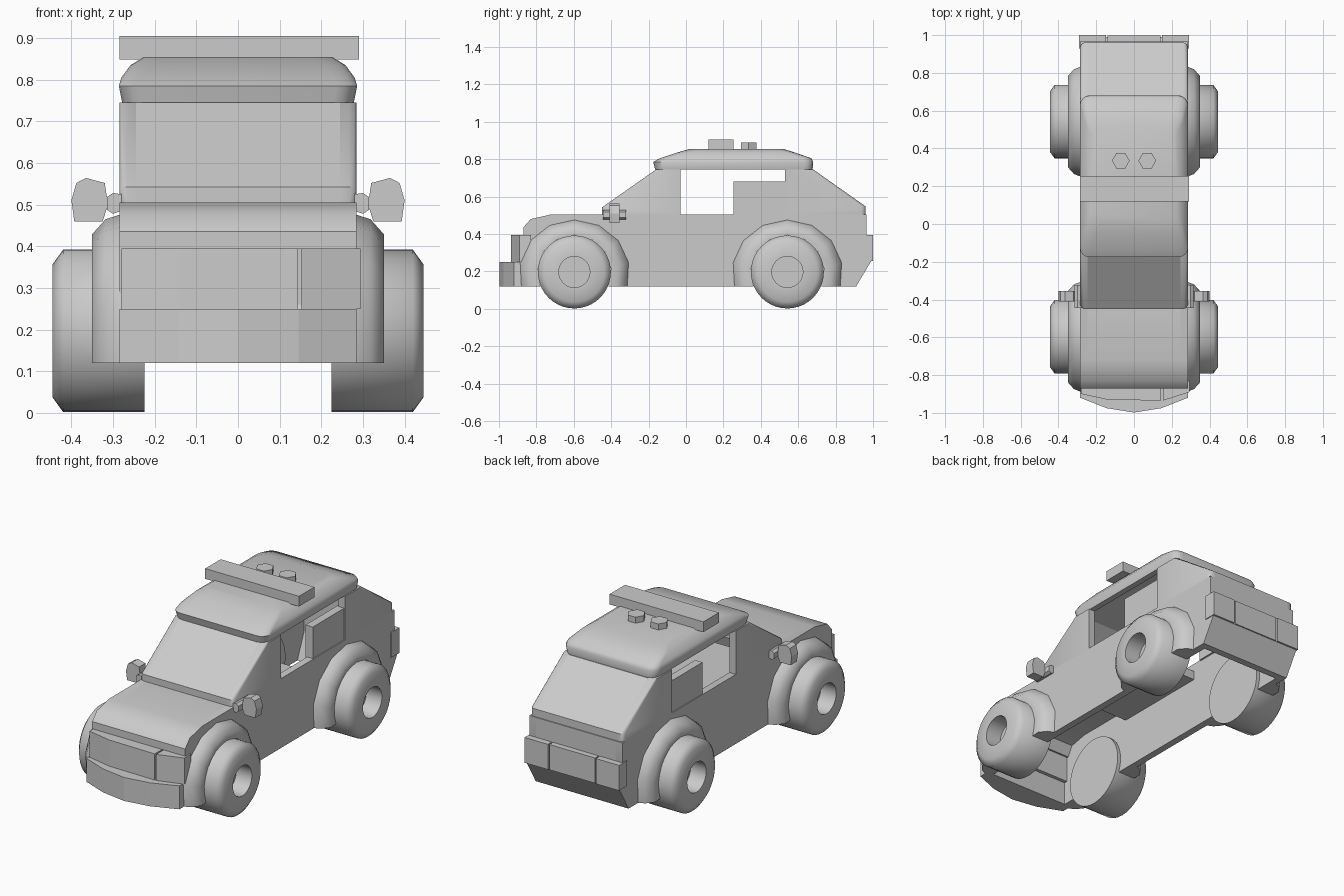
import bpy, bmesh, math

cube = bpy.data.objects.get("Cube")
if cube:
    bpy.data.objects.remove(cube, do_unlink=True)

grey = bpy.data.materials.new("plain_grey")
grey.use_nodes = True
grey.diffuse_color = (0.6, 0.6, 0.6, 1)
grey.node_tree.nodes["Principled BSDF"].inputs["Base Color"].default_value = (0.6, 0.6, 0.6, 1)

WHEEL_Z = 0.197
AXLES = {"front": -0.597, "rear": 0.542}
BOTTOM = 0.12
INNER, HALF = 0.245, 0.285
OPENING = 0.197


def finish(name, bm, mirror=False, smooth=None):
    bmesh.ops.recalc_face_normals(bm, faces=bm.faces)
    mesh = bpy.data.meshes.new(name)
    bm.to_mesh(mesh)
    bm.free()
    ob = bpy.data.objects.new(name, mesh)
    bpy.context.collection.objects.link(ob)
    mesh.materials.append(grey)
    if mirror:
        ob.modifiers.new("mirror", "MIRROR")
    if smooth:
        bpy.ops.object.select_all(action="DESELECT")
        ob.select_set(True)
        bpy.context.view_layer.objects.active = ob
        bpy.ops.object.shade_smooth_by_angle(angle=math.radians(smooth))
    return ob


def loft(name, rings, **kw):
    """Skin equal-length rings and cap both ends."""
    bm = bmesh.new()
    rows = [[bm.verts.new(p) for p in ring] for ring in rings]
    bm.faces.new(rows[0])
    bm.faces.new(rows[-1])
    n = len(rows[0])
    for a, b in zip(rows, rows[1:]):
        for i in range(n):
            j = (i + 1) % n
            bm.faces.new((a[i], a[j], b[j], b[i]))
    return finish(name, bm, **kw)


def prism(name, pts, lo, hi, axis="x", **kw):
    """Extrude a 2D outline along an axis (the others in x, y, z order)."""
    def place(p, t):
        return {"x": (t, *p), "y": (p[0], t, p[1]), "z": (*p, t)}[axis]
    return loft(name, [[place(p, t) for p in pts] for t in (lo, hi)], **kw)


def box(name, x, y, z, **kw):
    return prism(name, [(y[0], z[0]), (y[1], z[0]), (y[1], z[1]), (y[0], z[1])], *x, **kw)


def arch_points(cy, r, stretch=1, steps=8):
    """Arc over a wheel, starting and ending on the sill line, front to back."""
    a = math.asin((BOTTOM - WHEEL_Z) / r)
    angles = [math.pi - a + (2 * a - math.pi) * i / steps for i in range(steps + 1)]
    return [(cy + stretch * r * math.cos(t), WHEEL_Z + r * math.sin(t)) for t in angles]


def circle(cy, cz, r, n):
    return [(cy + r * math.cos(math.tau * i / n), cz + r * math.sin(math.tau * i / n)) for i in range(n)]


# Body sides with wheel openings
side = [(-0.87, BOTTOM)]
for cy in AXLES.values():
    side += arch_points(cy, OPENING)
side += [(0.91, BOTTOM), (0.965, 0.255), (0.965, 0.505), (-0.72, 0.505),
         (-0.83, 0.48), (-0.87, 0.435)]
prism("body_side", side, INNER, HALF, mirror=True, smooth=40)

# Fenders and wheels
for label, cy in AXLES.items():
    bm = bmesh.new()
    section = [(INNER, OPENING, 1), (0.348, OPENING, 1), (0.35, 0.232, 1.05),
               (0.318, 0.268, 1.05), (0.28, 0.28, 1.06)]
    rows = [[bm.verts.new((x, y, z)) for y, z in arch_points(cy, r, k)] for x, r, k in section]
    for a, b in zip(rows, rows[1:] + rows[:1]):
        for i in range(len(a) - 1):
            bm.faces.new((a[i], a[i + 1], b[i + 1], b[i]))
    for end in (0, -1):
        bm.faces.new([row[end] for row in rows])
    finish(label + "_fender", bm, mirror=True, smooth=60)

    tyre = [(0.225, 0.195), (0.42, 0.195), (0.445, 0.16), (0.445, 0.083), (0.35, 0.083)]
    loft(label + "_wheel", [[(x, y, z) for y, z in circle(cy, WHEEL_Z, r, 40)] for x, r in tyre],
         mirror=True, smooth=58)

# Bonnet shell
prism("bonnet", [(-0.42, 0.505), (-0.72, 0.505), (-0.83, 0.48), (-0.87, 0.435), (-0.87, 0.395),
                 (-0.83, 0.395), (-0.8, 0.45), (-0.7, 0.47), (-0.42, 0.47)],
      -INNER, INNER, smooth=40)

# Front bumper, grille and lamp
prism("front_bumper", [(-HALF, -0.92), (-0.145, -0.975), (0, -0.998), (0.145, -0.975),
                       (HALF, -0.92), (HALF, -0.86), (-HALF, -0.86)], BOTTOM, 0.25, "z")
prism("grille", [(-0.28, -0.9), (-0.14, -0.93), (0.143, -0.935), (0.143, -0.84), (-0.28, -0.84)],
      0.25, 0.395, "z")
prism("headlamp", [(0.153, -0.935), (0.294, -0.89), (0.294, -0.83), (0.153, -0.83)],
      0.25, 0.395, "z")

# Tail panel, tail lights and rear plate
prism("tail_panel", [(0.91, BOTTOM), (0.99, 0.255), (0.965, 0.26), (0.965, 0.505), (0.93, 0.505),
                     (0.93, 0.26), (0.87, BOTTOM)], -HALF, HALF)
box("tail_plate", (-0.14, 0.14), (0.93, 0.997), (0.255, 0.395))
box("tail_light", (0.147, 0.29), (0.93, 1.0), (0.255, 0.395), mirror=True)

# Cabin floor
box("floor", (-INNER, INNER), (-0.36, 0.2), (0.41, 0.46))


# Glazing slabs and pillars with softened outer edges
def pillar(name, slope, inner_y, inset):
    def ring(x, shift):
        edge = [(x, y + shift, z) for y, z in slope]
        return edge + [(x, inner_y, slope[-1][1]), (x, inner_y, slope[0][1])]
    loft(name, [ring(INNER, 0), ring(0.265, 0), ring(0.279, inset * 0.35), ring(HALF, inset)],
         mirror=True, smooth=50)


def glazing(name, slope, depth):
    back = [(y + depth, z) for y, z in reversed(slope)]
    prism(name, slope + back, -INNER, INNER)


front_slope = [(-0.45, 0.505), (-0.45, 0.542), (-0.16, 0.745)]
rear_slope = [(0.96, 0.505), (0.96, 0.548), (0.68, 0.745)]
glazing("windscreen", front_slope, 0.045)
glazing("rear_window", rear_slope, -0.045)
pillar("front_pillar", front_slope, -0.03, 0.022)
pillar("rear_pillar", rear_slope, 0.53, -0.022)

# Raised panel below each rear side window
box("side_panel", (0.235, 0.28), (0.255, 0.54), (0.5, 0.68), mirror=True)


# Hollow rounded roof
def rounded(z, hx, y0, y1, r=0.05, n=5):
    ring = []
    corners = [(hx - r, y1 - r), (r - hx, y1 - r), (r - hx, y0 + r), (hx - r, y0 + r)]
    for k, (cx, cy) in enumerate(corners):
        for i in range(n):
            t = math.pi / 2 * (k + i / (n - 1))
            ring.append((cx + r * math.cos(t), cy + r * math.sin(t), z))
    return ring


loft("roof", [rounded(0.82, 0.2, 0.02, 0.5), rounded(0.745, 0.245, -0.12, 0.64),
              rounded(0.745, 0.278, -0.165, 0.677), rounded(0.785, 0.286, -0.175, 0.68),
              rounded(0.805, 0.28, -0.14, 0.67), rounded(0.835, 0.258, -0.05, 0.585),
              rounded(0.855, 0.225, 0.02, 0.52)], smooth=45)

# Roof bar and studs
box("roof_bar", (-0.285, 0.29), (0.12, 0.255), (0.848, 0.905))
for x in (-0.07, 0.07):
    prism("roof_stud", circle(x, 0.335, 0.047, 6), 0.85, 0.888, "z")

# Door mirrors
prism("door_mirror", [(0.32, 0.552), (0.365, 0.564), (0.388, 0.552), (0.4, 0.51), (0.393, 0.46),
                      (0.325, 0.46), (0.312, 0.5)], -0.41, -0.355, "y", mirror=True)
prism("mirror_stem", [(0.28, 0.525), (0.3, 0.528), (0.315, 0.518), (0.315, 0.488),
                      (0.3, 0.478), (0.28, 0.485)], -0.445, -0.322, "y", mirror=True)
